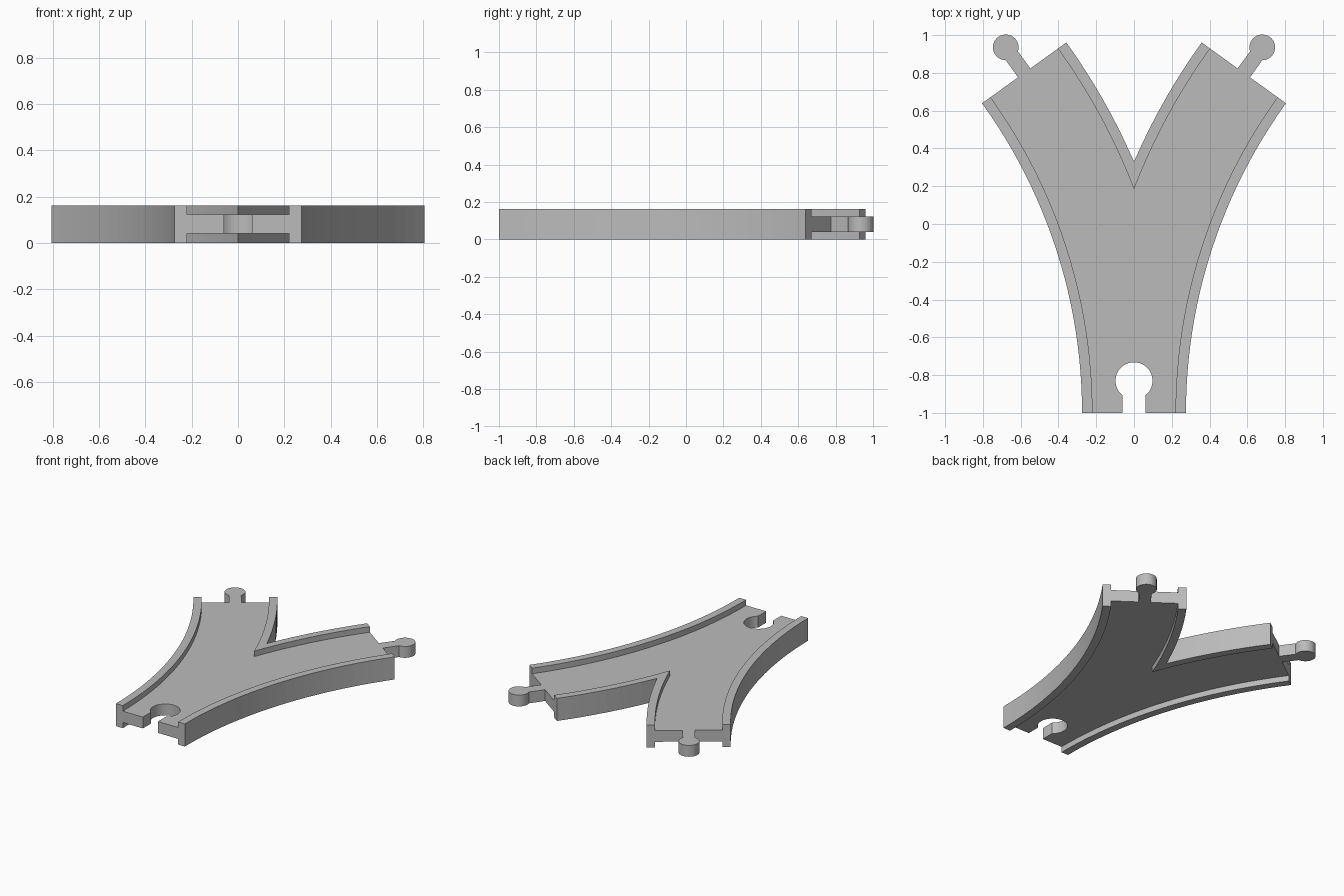
import bpy, bmesh, math

if "Cube" in bpy.data.objects:
    bpy.data.objects.remove(bpy.data.objects["Cube"], do_unlink=True)

RADIUS = 3.077               # centre line of each curved branch
SWEEP = math.radians(35.8)
HALF_WIDTH, CHANNEL = 0.275, 0.22
HEIGHT, WEB_LOW, WEB_HIGH = 0.163, 0.041, 0.123
STEPS = 24

grey = bpy.data.materials.new("plain grey")
grey.use_nodes = True
colour = (0.5, 0.5, 0.5, 1)
grey.diffuse_color = colour
grey.node_tree.nodes["Principled BSDF"].inputs["Base Color"].default_value = colour


def prism(name, outline, low, high):
    """Extrude a flat outline between two heights."""
    bm = bmesh.new()
    face = bm.faces.new([bm.verts.new((x, y, low)) for x, y in outline])
    top = bmesh.ops.extrude_face_region(bm, geom=[face])["geom"]
    bmesh.ops.translate(bm, vec=(0, 0, high - low),
                        verts=[v for v in top if isinstance(v, bmesh.types.BMVert)])
    bmesh.ops.recalc_face_normals(bm, faces=bm.faces)
    mesh = bpy.data.meshes.new(name)
    bm.to_mesh(mesh)
    bm.free()
    mesh.materials.append(grey)
    ob = bpy.data.objects.new(name, mesh)
    bpy.context.collection.objects.link(ob)
    return ob


def along(r, a):
    return RADIUS - r * math.cos(a), -1 + r * math.sin(a)


def fork(offset, extra):
    """Y-shaped outline, its ends run past the track by the angle extra."""
    outer, inner = RADIUS - offset, RADIUS + offset
    crotch = math.acos(RADIUS / inner)
    stops = [SWEEP * i / STEPS for i in range(STEPS + 1)]
    if extra:
        stops = [-extra] + stops + [SWEEP + extra]
    side = [along(outer, a) for a in stops]
    side += [along(inner, a) for a in reversed(stops) if a > crotch + 0.005]
    tip = along(inner, crotch)
    return side + [(0, tip[1])] + [(-x, y) for x, y in reversed(side)]


def keyhole(radius, half_neck, reach, segments=32):
    """Round head at the origin with a straight neck running down to -reach."""
    gap = math.asin(half_neck / radius)
    start, span = -math.pi / 2 + gap, 2 * (math.pi - gap)
    ring = [start + span * i / segments for i in range(segments + 1)]
    return ([(half_neck, -reach)]
            + [(radius * math.cos(a), radius * math.sin(a)) for a in ring]
            + [(-half_neck, -reach)])


# Body: full-height fork, hollowed above and below the web, with a socket
body = prism("track_body", fork(HALF_WIDTH, 0), 0, HEIGHT)
socket = [(x, y - 0.83) for x, y in keyhole(0.098, 0.06, 0.3)]
cutters = [
    prism("top_channel_cutter", fork(CHANNEL, 0.03), WEB_HIGH, HEIGHT + 0.1),
    prism("bottom_channel_cutter", fork(CHANNEL, 0.03), -0.1, WEB_LOW),
    prism("socket_cutter", socket, -0.2, HEIGHT + 0.2),
]
for cutter in cutters:
    mod = body.modifiers.new(cutter.name, "BOOLEAN")
    mod.operation, mod.solver, mod.object = "DIFFERENCE", "EXACT", cutter
    cutter.hide_render = True
    cutter.hide_set(True)

# Bake the cuts and drop the cutters
bpy.context.view_layer.update()
graph = bpy.context.evaluated_depsgraph_get()
cut_mesh = bpy.data.meshes.new_from_object(body.evaluated_get(graph))
body.modifiers.clear()
body.data = cut_mesh
for cutter in cutters:
    bpy.data.objects.remove(cutter, do_unlink=True)

# Connector pegs at the two branch ends
end_x, end_y = along(RADIUS, SWEEP)
dx, dy = math.sin(SWEEP), math.cos(SWEEP)
for name, side in (("left_peg", 1), ("right_peg", -1)):
    outline = [(side * (end_x + dx * (v + 0.167) + dy * u),
                end_y + dy * (v + 0.167) - dx * u)
               for u, v in keyhole(0.068, 0.04, 0.18)]
    prism(name, outline, WEB_LOW, WEB_HIGH)
